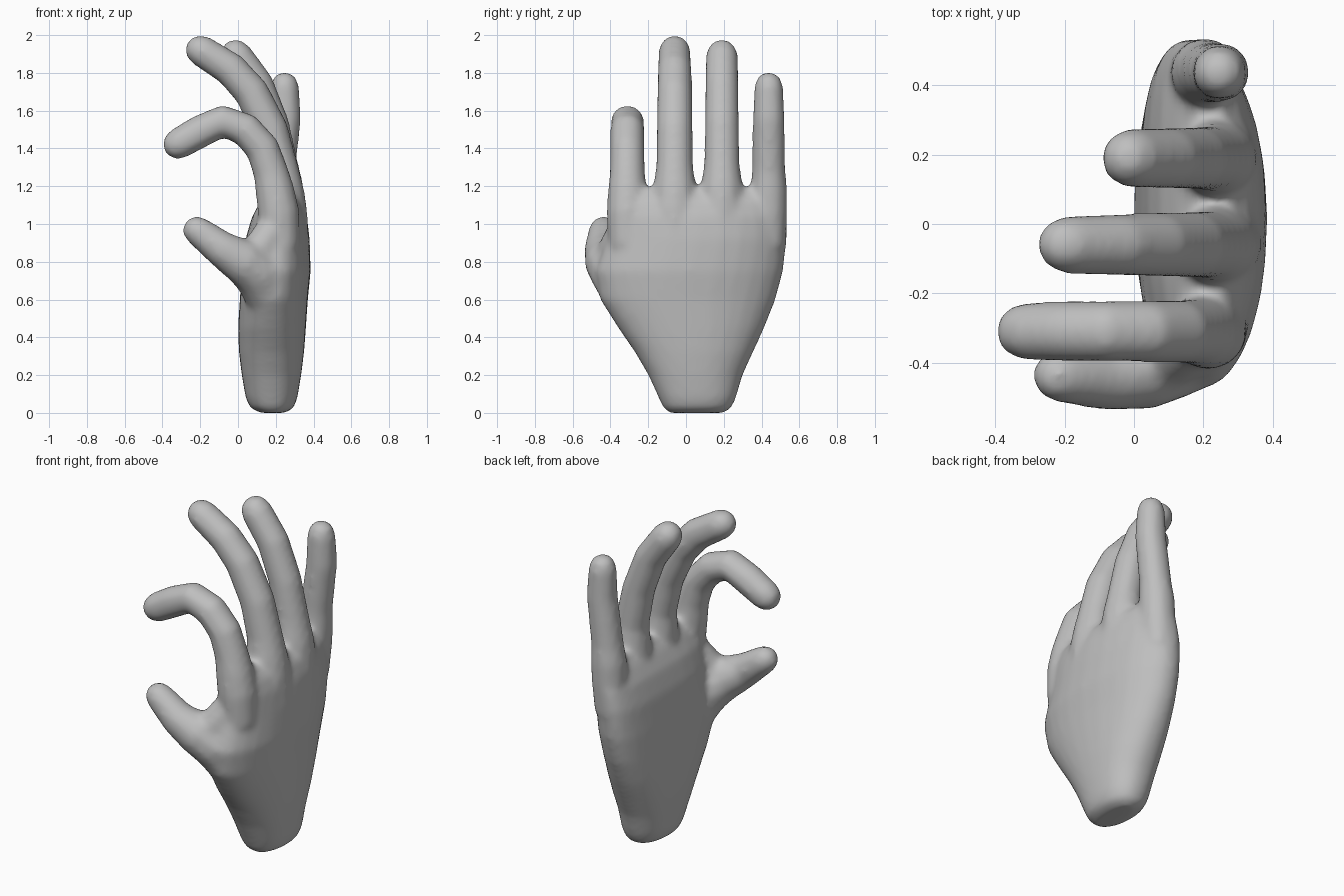
import bpy, bmesh, math
from mathutils import Vector

if "Cube" in bpy.data.objects:
    bpy.data.objects.remove(bpy.data.objects["Cube"], do_unlink=True)

skin = bpy.data.materials.new("plain grey")
skin.use_nodes = True
GREY = (0.52, 0.52, 0.52, 1)
skin.diffuse_color = GREY
skin.node_tree.nodes["Principled BSDF"].inputs["Base Color"].default_value = GREY

bm = bmesh.new()


def loft(rings):
    """Close a stack of equal rings into a solid."""
    loops = [[bm.verts.new(p) for p in ring] for ring in rings]
    faces = [bm.faces.new(loops[0][::-1]), bm.faces.new(loops[-1])]
    for a, b in zip(loops, loops[1:]):
        for i in range(len(a)):
            j = (i + 1) % len(a)
            faces.append(bm.faces.new((a[i], a[j], b[j], b[i])))
    bmesh.ops.recalc_face_normals(bm, faces=faces)


def digit(path, sides=12):
    """Tube through (x, y, z, radius) points, with a rounded tip."""
    pts = [Vector(p[:3]) for p in path]
    rad = [p[3] for p in path]
    axis = (pts[-1] - pts[-2]).normalized()
    tip, r = pts[-1].copy(), rad[-1]
    for deg in (35, 62, 82):
        pts.append(tip + axis * r * math.sin(math.radians(deg)))
        rad.append(r * math.cos(math.radians(deg)))
    rings = []
    for i, p in enumerate(pts):
        d = (pts[min(i + 1, len(pts) - 1)] - pts[max(i - 1, 0)]).normalized()
        u = d.cross(Vector((0, 1, 0))).normalized()
        v = d.cross(u)
        rings.append([p + rad[i] * (u * math.cos(a) + v * math.sin(a))
                      for a in (math.tau * k / sides for k in range(sides))])
    loft(rings)


def palm_ring(z, y0, y1, x0, x1, bend, sides=28):
    """Rounded oval whose edges curl towards the palm, less on the thumb side."""
    ring = []
    for k in range(sides):
        a = math.tau * k / sides
        c, s = [math.copysign(abs(t) ** 0.88, t) for t in (math.cos(a), math.sin(a))]
        curl = bend * c * c * (1 if c > 0 else 0.4)
        ring.append(Vector(((x0 + x1) / 2 + (x1 - x0) / 2 * s - curl,
                            (y0 + y1) / 2 + (y1 - y0) / 2 * c, z)))
    return ring


# Palm and wrist
loft([palm_ring(*s) for s in (
    (0.00, -0.09, 0.20, 0.12, 0.25, 0),
    (0.025, -0.12, 0.24, 0.065, 0.295, 0),
    (0.08, -0.145, 0.265, 0.04, 0.315, 0),
    (0.20, -0.20, 0.30, 0.02, 0.335, 0.01),
    (0.32, -0.27, 0.355, 0.005, 0.35, 0.015),
    (0.45, -0.36, 0.415, 0.00, 0.36, 0.025),
    (0.60, -0.455, 0.475, 0.01, 0.37, 0.04),
    (0.75, -0.48, 0.515, 0.02, 0.385, 0.05),
    (0.92, -0.42, 0.535, 0.04, 0.38, 0.05),
    (1.04, -0.41, 0.535, 0.075, 0.365, 0.045),
    (1.12, -0.39, 0.52, 0.12, 0.335, 0.035),
    (1.19, -0.35, 0.49, 0.175, 0.275, 0.02))])

# Fingers: y position and the (x, z, radius) path from inside the palm to tip
FINGERS = (
    (-0.31, ((0.23, 0.88, 0.10), (0.215, 1.06, 0.112), (0.195, 1.18, 0.105),
             (0.175, 1.27, 0.095), (0.13, 1.40, 0.092), (0.04, 1.50, 0.091),
             (-0.08, 1.545, 0.089), (-0.20, 1.49, 0.089),
             (-0.315, 1.425, 0.085))),
    (-0.06, ((0.25, 0.85, 0.125), (0.24, 1.08, 0.128), (0.232, 1.19, 0.117),
             (0.22, 1.30, 0.10), (0.17, 1.50, 0.097), (0.07, 1.70, 0.094),
             (-0.04, 1.82, 0.091), (-0.195, 1.918, 0.085))),
    (0.19, ((0.24, 0.85, 0.125), (0.235, 1.08, 0.125), (0.235, 1.19, 0.115),
            (0.225, 1.31, 0.096), (0.18, 1.53, 0.092), (0.10, 1.74, 0.09),
            (-0.01, 1.892, 0.087))),
    (0.438, ((0.19, 0.88, 0.09), (0.20, 1.06, 0.10), (0.205, 1.18, 0.10),
             (0.215, 1.28, 0.09), (0.232, 1.42, 0.088), (0.25, 1.56, 0.086),
             (0.247, 1.728, 0.078))))
for y, path in FINGERS:
    digit([(x, y, z, r) for x, z, r in path])

# Thumb, its fleshy base and the web towards the index finger
digit([(0.21, -0.24, 0.52, 0.12), (0.16, -0.32, 0.66, 0.145),
       (0.10, -0.375, 0.75, 0.14), (0.02, -0.42, 0.805, 0.122),
       (-0.09, -0.443, 0.87, 0.097), (-0.215, -0.438, 0.965, 0.079)])
digit([(0.05, -0.40, 0.79, 0.10), (0.12, -0.37, 0.87, 0.095),
       (0.19, -0.32, 0.98, 0.09)])

# Blend the parts into one smooth hand
mesh = bpy.data.meshes.new("hand")
bm.to_mesh(mesh)
bm.free()
mesh.materials.append(skin)
hand = bpy.data.objects.new("hand", mesh)
bpy.context.collection.objects.link(hand)
remesh = hand.modifiers.new("blend", "REMESH")
remesh.mode = "VOXEL"
remesh.voxel_size = 0.016
remesh.use_smooth_shade = True
smooth = hand.modifiers.new("soften", "SMOOTH")
smooth.factor = 0.5
smooth.iterations = 14
